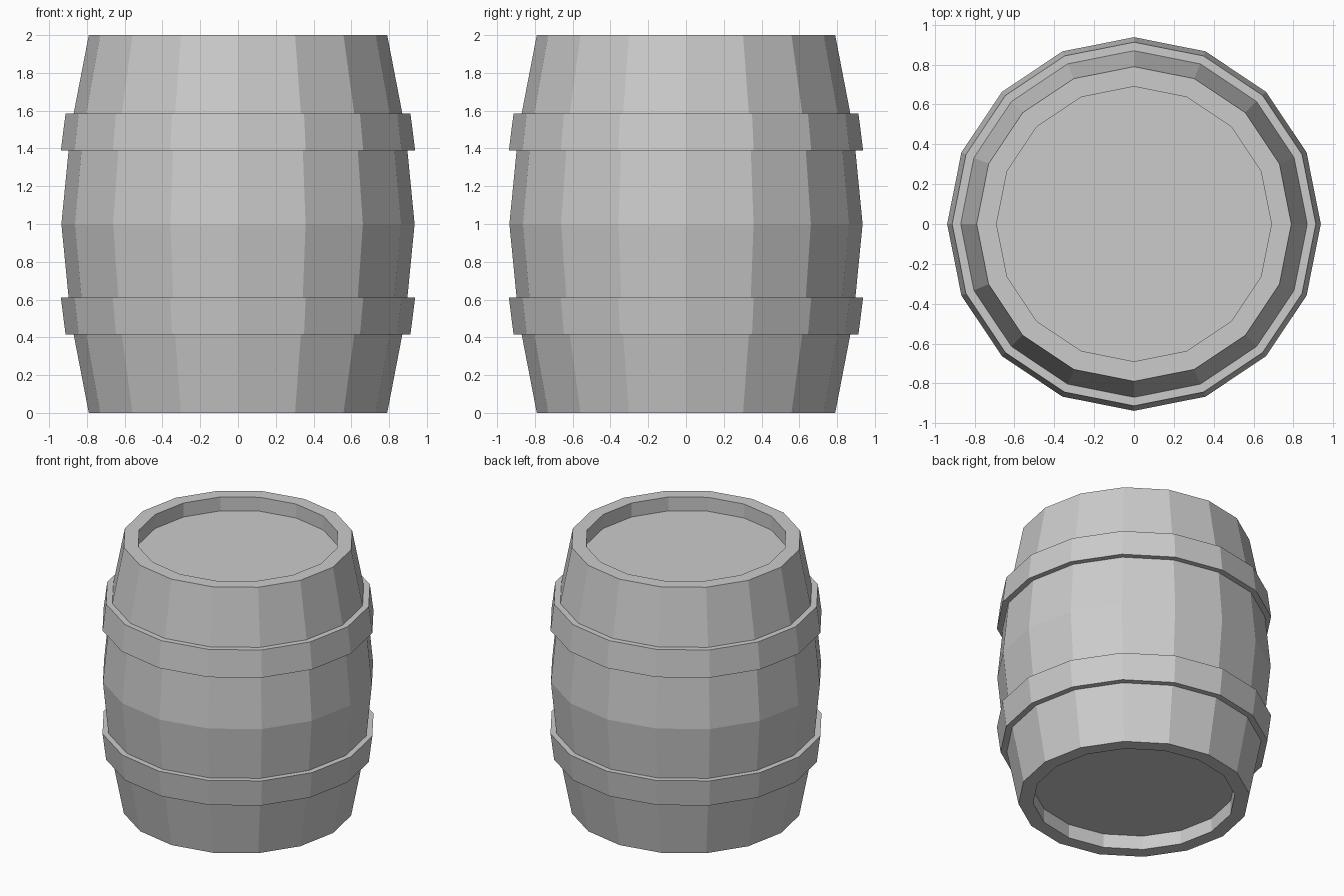
import bpy, bmesh
from math import sin, cos, pi

if "Cube" in bpy.data.objects:
    bpy.data.objects.remove(bpy.data.objects["Cube"])

SIDES = 16


def lathe(name, profile):
    """Spin (radius, z) points around z; radius 0 makes a single pole vertex."""
    bm = bmesh.new()
    rings = []
    for r, z in profile:
        if r == 0:
            rings.append([bm.verts.new((0, 0, z))] * SIDES)
        else:
            rings.append([bm.verts.new((r * cos(2 * pi * i / SIDES),
                                        r * sin(2 * pi * i / SIDES), z))
                          for i in range(SIDES)])
    for a, b in zip(rings, rings[1:]):
        for i in range(SIDES):
            j = (i + 1) % SIDES
            corners = dict.fromkeys((a[i], a[j], b[j], b[i]))
            bm.faces.new(list(corners))
    mesh = bpy.data.meshes.new(name)
    bm.to_mesh(mesh)
    bm.free()
    obj = bpy.data.objects.new(name, mesh)
    bpy.context.collection.objects.link(obj)
    return obj


# Bulging staves with a recessed head at each end, mirrored about z = 1
half = [(0, 0.105), (0.69, 0.105), (0.69, 0), (0.79, 0),
        (0.87, 0.415), (0.897, 0.612)]
lathe("barrel_body", half + [(0.935, 1)] + [(r, 2 - z) for r, z in reversed(half)])

# Raised hoops, open on the inside where they meet the staves
hoop = [(0.87, 0.415), (0.913, 0.415), (0.938, 0.612), (0.897, 0.612)]
lathe("lower_hoop", hoop)
lathe("upper_hoop", [(r, 2 - z) for r, z in reversed(hoop)])
